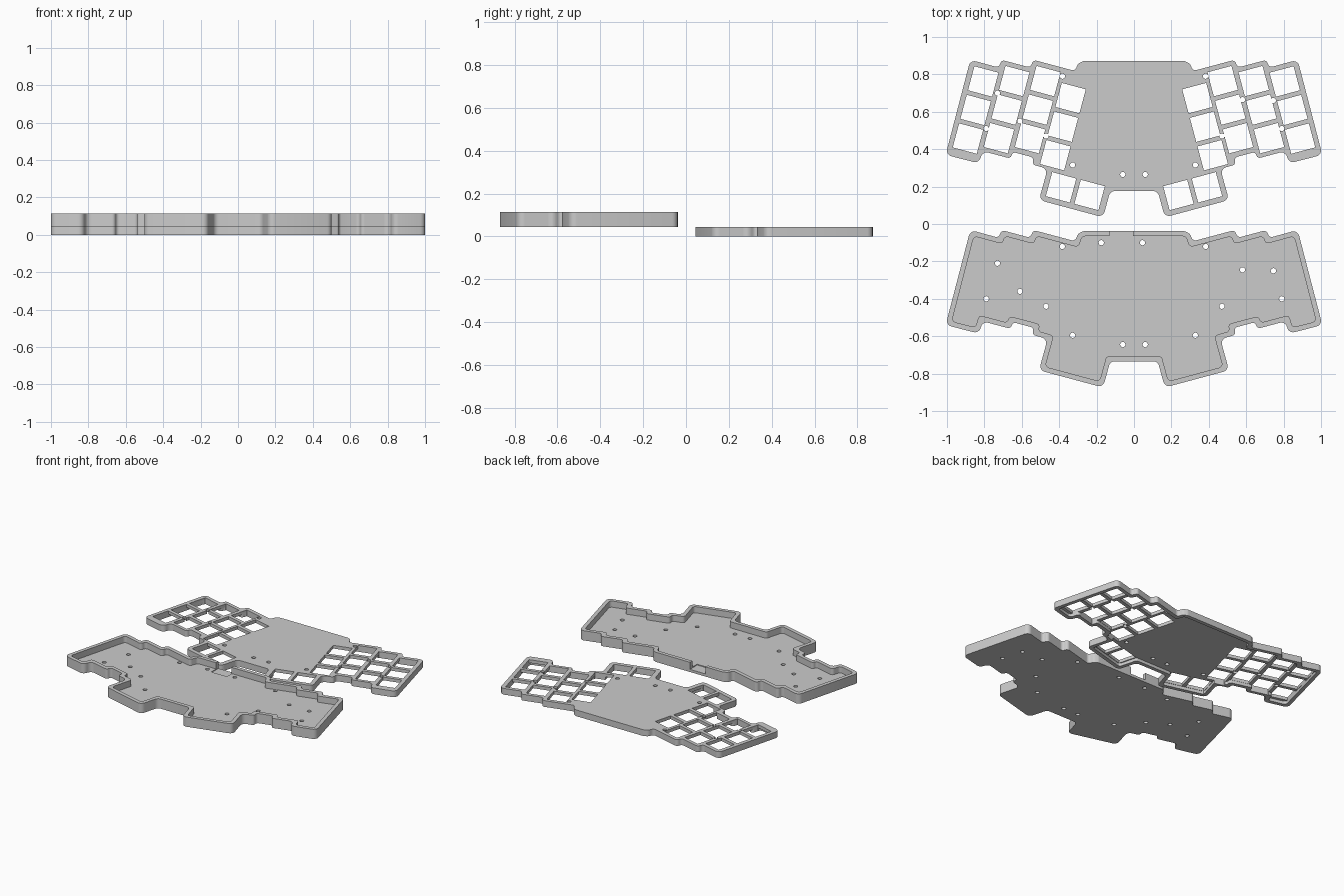
import bpy, bmesh
from math import radians, tan, cos, sin, pi
from mathutils import Vector, Matrix

cube = bpy.data.objects.get("Cube")
if cube:
    bpy.data.objects.remove(cube, do_unlink=True)

grey = bpy.data.materials.new("light grey plastic")
grey.use_nodes = True
grey.diffuse_color = (0.6, 0.6, 0.6, 1)
grey.node_tree.nodes["Principled BSDF"].inputs["Base Color"].default_value = (0.6, 0.6, 0.6, 1)

# Left half of the case outline, from the back centre round to the front notch
HALF = [(-.27, .872), (-.30, .857), (-.315, .818), (-.54, .878), (-.553, .836),
        (-.71, .878), (-.722, .836), (-.875, .878), (-1.007, .37), (-.828, .324),
        (-.81, .39), (-.66, .35), (-.648, .385), (-.535, .355), (-.545, .318),
        (-.462, .295), (-.508, .128), (-.165, .036), (-.127, .176)]
OUTLINE = [Vector(p) for p in HALF] + [Vector((-x, y)) for x, y in reversed(HALF)]
TRAY_SHIFT = -0.91
WALL = 0.027


def offset(points, d):
    """Move a counterclockwise outline inwards with mitred corners."""
    out = []
    for i, p in enumerate(points):
        a = (p - points[i - 1]).normalized()
        b = (points[(i + 1) % len(points)] - p).normalized()
        na, nb = Vector((-a.y, a.x)), Vector((-b.y, b.x))
        out.append(p + (na + nb) * d / (1 + na.dot(nb)))
    return out


def rounded(points, r, steps=5):
    """Replace every corner by an arc that fits its two edges."""
    out = []
    for i, p in enumerate(points):
        to_a = points[i - 1] - p
        to_b = points[(i + 1) % len(points)] - p
        turn = pi - to_a.angle(to_b)
        t = min(r * tan(turn / 2), .47 * to_a.length, .47 * to_b.length)
        radius = t / tan(turn / 2)
        a, b = to_a.normalized(), to_b.normalized()
        centre = p + (a + b).normalized() * radius / cos(turn / 2)
        start, end = p + a * t - centre, p + b * t - centre
        sweep = start.angle_signed(end)
        for k in range(steps + 1):
            out.append(centre + Matrix.Rotation(-sweep * k / steps, 2) @ start)
    return out


def prisms(name, outlines, z0, z1):
    """One object holding an upright prism for each outline."""
    bm = bmesh.new()
    for pts in outlines:
        face = bm.faces.new([bm.verts.new((p[0], p[1], z0)) for p in pts])
        top = bmesh.ops.extrude_face_region(bm, geom=[face])["geom"]
        bmesh.ops.translate(bm, vec=(0, 0, z1 - z0),
                            verts=[g for g in top if isinstance(g, bmesh.types.BMVert)])
    bmesh.ops.recalc_face_normals(bm, faces=bm.faces)
    mesh = bpy.data.meshes.new(name)
    bm.to_mesh(mesh)
    bm.free()
    mesh.materials.append(grey)
    ob = bpy.data.objects.new(name, mesh)
    bpy.context.collection.objects.link(ob)
    return ob


def select(ob):
    bpy.ops.object.select_all(action='DESELECT')
    ob.select_set(True)
    bpy.context.view_layer.objects.active = ob


def cut(ob, outlines, z0, z1):
    cutter = prisms("cutter", outlines, z0, z1)
    cutter.hide_render = True
    mod = ob.modifiers.new("cut", 'BOOLEAN')
    mod.operation, mod.solver, mod.object = 'DIFFERENCE', 'EXACT', cutter
    select(ob)
    bpy.ops.object.modifier_apply(modifier=mod.name)
    bpy.data.objects.remove(cutter, do_unlink=True)


def moved(points, dy):
    return [Vector((p[0], p[1] + dy)) for p in points]


def circle(x, y, r=0.014, n=16):
    return [(x + r * cos(2 * pi * k / n), y + r * sin(2 * pi * k / n)) for k in range(n)]


# Key openings: tilted columns of three, plus two thumb keys, mirrored
TILT = radians(15)
U = Vector((cos(TILT), -sin(TILT)))
V = Vector((sin(TILT), cos(TILT)))
PITCH, KEY = 0.158, 0.133
centres = []
for x, y in [(-.806, .762), (-.64, .764), (-.474, .764), (-.339, .673)]:
    centres += [Vector((x, y)) - V * PITCH * row for row in range(3)]
centres += [Vector((-.39, .196)), Vector((-.39, .196)) + U * PITCH]
keys = []
for c in centres:
    square = [c + U * KEY / 2 * i + V * KEY / 2 * j
              for i, j in [(-1, -1), (1, -1), (1, 1), (-1, 1)]]
    keys += [square, [Vector((-p.x, p.y)) for p in reversed(square)]]

# Screw positions
both = [(.383, .79), (.79, .51), (.47, .47), (.328, .315), (.06, .265)]
screws = [(s * x, y) for x, y in both for s in (-1, 1)]
screws += [(-.73, .70), (-.61, .55), (.58, .665), (.745, .66)]

outer = rounded(OUTLINE, 0.032)
inner = rounded(offset(OUTLINE, WALL), 0.02)

# Top plate: shallow recess underneath, key and screw openings
plate = prisms("key_plate", [outer], 0, 0.045)
cut(plate, [inner], -0.02, 0.022)
cut(plate, keys, -0.05, 0.1)
cut(plate, [circle(x, y) for x, y in screws], -0.05, 0.1)

# Bottom tray: open top, screw holes and a connector slot in the back wall
tray = prisms("case_tray", [moved(outer, TRAY_SHIFT)], 0.045, 0.115)
cut(tray, [moved(inner, TRAY_SHIFT)], 0.07, 0.2)
tray_screws = screws + [(-.175, .81), (.045, .81)]
cut(tray, [circle(x, y + TRAY_SHIFT) for x, y in tray_screws], 0, 0.2)
cut(tray, [[(-.13, -.12), (-.005, -.12), (-.005, 0), (-.13, 0)]], 0.064, 0.2)

for ob in (plate, tray):
    select(ob)
    bpy.ops.object.shade_smooth_by_angle(angle=radians(30))
